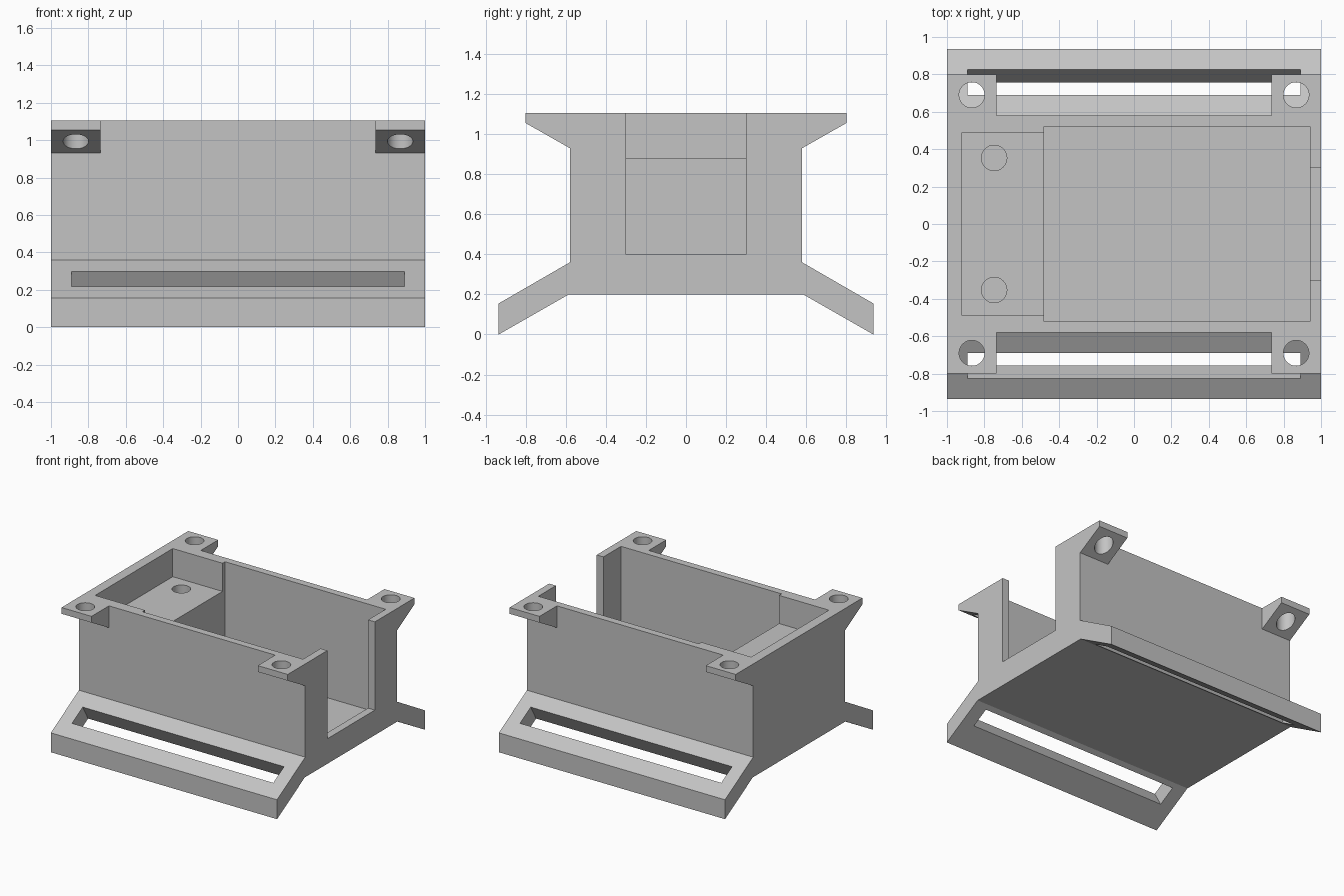
import bpy
import bmesh
import math
from mathutils import Matrix, Vector

cube = bpy.data.objects.get("Cube")
if cube:
    bpy.data.objects.remove(cube, do_unlink=True)

grey = bpy.data.materials.new("plain grey")
grey.use_nodes = True
colour = (0.55, 0.55, 0.55, 1)
grey.diffuse_color = colour
grey.node_tree.nodes["Principled BSDF"].inputs["Base Color"].default_value = colour


def make_object(name, bm):
    bmesh.ops.recalc_face_normals(bm, faces=bm.faces)
    mesh = bpy.data.meshes.new(name)
    bm.to_mesh(mesh)
    bm.free()
    mesh.materials.append(grey)
    obj = bpy.data.objects.new(name, mesh)
    bpy.context.collection.objects.link(obj)
    return obj


def extrude_x(name, profile, x0, x1):
    """Extrude a (y, z) outline along x."""
    bm = bmesh.new()
    face = bm.faces.new([bm.verts.new((x0, y, z)) for y, z in profile])
    ext = bmesh.ops.extrude_face_region(bm, geom=[face])
    verts = [v for v in ext["geom"] if isinstance(v, bmesh.types.BMVert)]
    bmesh.ops.translate(bm, verts=verts, vec=(x1 - x0, 0, 0))
    return make_object(name, bm)


def box(name, x0, x1, y0, y1, z0, z1):
    return extrude_x(name, [(y0, z0), (y1, z0), (y1, z1), (y0, z1)], x0, x1)


def cylinder(name, x, y, z0, z1, radius=0.068):
    bm = bmesh.new()
    bmesh.ops.create_cone(bm, cap_ends=True, segments=48, radius1=radius, radius2=radius,
                          depth=z1 - z0, matrix=Matrix.Translation((x, y, (z0 + z1) / 2)))
    return make_object(name, bm)


def cut(target, cutter):
    cutter.hide_render = True
    mod = target.modifiers.new(cutter.name, "BOOLEAN")
    mod.operation = "DIFFERENCE"
    mod.solver = "EXACT"
    mod.object = cutter
    bpy.context.view_layer.objects.active = target
    bpy.ops.object.modifier_apply(modifier=mod.name)
    bpy.data.objects.remove(cutter, do_unlink=True)


# Cross-section of body, sloping feet and top ears
half = [(0.585, 0.2), (0.935, 0), (0.935, 0.155), (0.58, 0.36),
        (0.58, 0.93), (0.8, 1.055), (0.8, 1.105)]
section = half + [(-y, z) for y, z in reversed(half)]
body = extrude_x("mounting_box", section, -1, 1)

# Inner pocket, raised shelf and open end
cut(body, box("pocket", -0.48, 0.94, -0.522, 0.522, 0.26, 1.3))
cut(body, box("shelf_recess", -0.92, -0.4, -0.49, 0.49, 0.88, 1.3))
cut(body, box("end_opening", 0.9, 1.2, -0.3, 0.3, 0.4, 1.3))

slope = Vector((math.cos(math.radians(30)), -0.5))
normal = Vector((0.5, math.cos(math.radians(30))))
for side in (-1, 1):
    # Leave ears only at the corners
    ys = sorted((side * 0.58, side * 1.2))
    cut(body, box("ear_gap", -0.735, 0.735, ys[0], ys[1], 0.8, 1.3))

    # Long slot square to the sloping foot
    inner = Vector((0.69, 0.297))
    outer = inner + slope * 0.156
    corners = [inner + normal * 0.1, outer + normal * 0.1,
               outer - normal * 0.25, inner - normal * 0.25]
    cut(body, extrude_x("foot_slot", [(side * p.x, p.y) for p in corners], -0.89, 0.89))

    # Screw holes through ears and blind holes in shelf
    for x in (-0.867, 0.867):
        cut(body, cylinder("ear_hole", x, side * 0.69, 0.8, 1.3))
    cut(body, cylinder("shelf_hole", -0.748, side * 0.353, 0.6, 1.0))

bpy.ops.object.select_all(action="DESELECT")
body.select_set(True)
bpy.context.view_layer.objects.active = body
bpy.ops.object.shade_smooth_by_angle(angle=math.radians(25))
